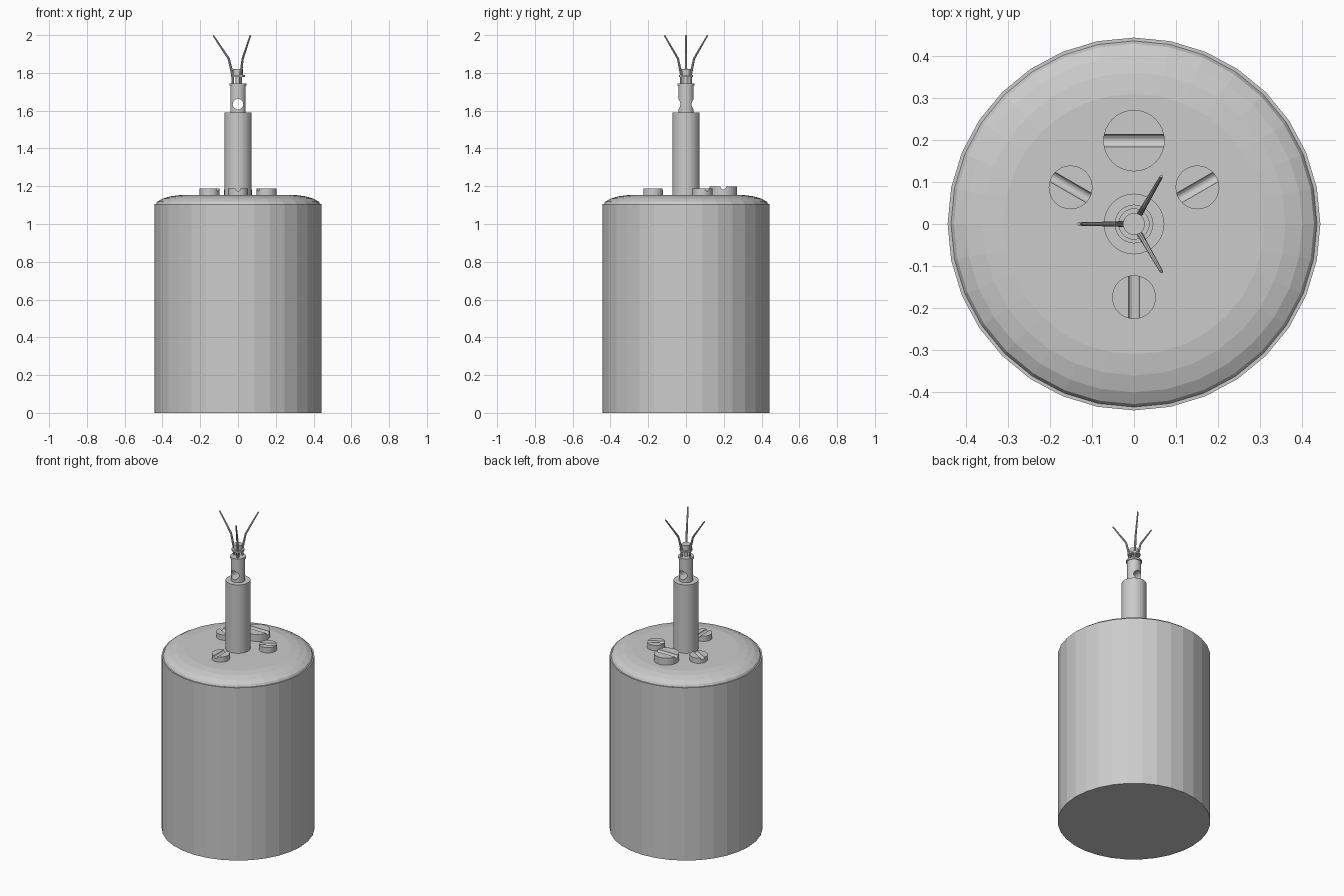
import bpy
import math
from mathutils import Vector, Matrix

cube = bpy.data.objects.get("Cube")
if cube:
    bpy.data.objects.remove(cube, do_unlink=True)

# Single bare-metal colour
metal = bpy.data.materials.new("grey_metal")
metal.use_nodes = True
grey = (0.6, 0.6, 0.6, 1)
metal.diffuse_color = grey
metal.node_tree.nodes["Principled BSDF"].inputs["Base Color"].default_value = grey


def add_mesh(name, verts, faces):
    mesh = bpy.data.meshes.new(name)
    mesh.from_pydata(verts, [], faces)
    mesh.materials.append(metal)
    obj = bpy.data.objects.new(name, mesh)
    bpy.context.collection.objects.link(obj)
    return obj


def lathe(name, profile, sides=32, centre=(0, 0)):
    """Closed solid turned around a vertical axis from (radius, height) points."""
    verts, faces = [], []
    for r, z in profile:
        for i in range(sides):
            a = math.tau * i / sides
            verts.append((centre[0] + r * math.cos(a), centre[1] + r * math.sin(a), z))
    for k in range(len(profile) - 1):
        for i in range(sides):
            j = (i + 1) % sides
            faces.append((k * sides + i, k * sides + j,
                          (k + 1) * sides + j, (k + 1) * sides + i))
    faces.append(tuple(reversed(range(sides))))
    faces.append(tuple(range((len(profile) - 1) * sides, len(profile) * sides)))
    return add_mesh(name, verts, faces)


def drill(obj, centre, radius, direction, sides):
    """Cut a round channel through an object along a horizontal direction."""
    cutter = lathe("cutter", [(radius, -0.2), (radius, 0.2)], sides)
    turn = Vector(direction).to_track_quat('Z', 'Y').to_matrix().to_4x4()
    cutter.data.transform(Matrix.Translation(centre) @ turn)
    mod = obj.modifiers.new("cut", 'BOOLEAN')
    mod.operation = 'DIFFERENCE'
    mod.solver = 'EXACT'
    mod.object = cutter
    graph = bpy.context.evaluated_depsgraph_get()
    result = bpy.data.meshes.new_from_object(obj.evaluated_get(graph))
    obj.modifiers.clear()
    obj.data = result
    bpy.data.objects.remove(cutter, do_unlink=True)


# Canister with a domed lid inside its rim
lathe("canister", [(0.443, 0), (0.443, 1.105), (0.435, 1.105), (0.428, 1.118),
                   (0.40, 1.134), (0.36, 1.146), (0.31, 1.153)])

# Fuse tube and the cross-drilled pin above it
lathe("fuse_tube", [(0.072, 1.14), (0.072, 1.59)])
pin = lathe("drilled_pin", [(0.041, 1.58), (0.041, 1.735)])
drill(pin, (0, 0, 1.634), 0.028, (0, 1, 0), 32)

# Flange, core, collar and cap at the prong base
lathe("pin_flange", [(0.046, 1.732), (0.046, 1.744)])
lathe("prong_core", [(0.012, 1.74), (0.012, 1.78)], 16)
lathe("prong_collar", [(0.037, 1.779), (0.037, 1.789)])
lathe("prong_cap", [(0.026, 1.785), (0.026, 1.82)])


def slotted_screw(name, x, y, radius, top, slot, direction):
    screw = lathe(name, [(radius, 1.14), (radius, top)], 32, (x, y))
    drill(screw, (x, y, top), slot, direction, 16)


# Lid screws: three small ones with radial slots and a large filler plug
for name, angle in (("left_screw", 30), ("right_screw", 150), ("front_screw", 270)):
    a = math.radians(angle)
    c, s = math.cos(a), math.sin(a)
    slotted_screw(name, 0.174 * c, 0.174 * s, 0.052, 1.187, 0.013, (c, s, 0))
slotted_screw("filler_plug", 0, 0.198, 0.073, 1.198, 0.015, (1, 0, 0))


def prong(name, angle):
    """Thin tapered rod bent outwards."""
    path = [(0.028, 1.738, 0.007), (0.029, 1.79, 0.007),
            (0.049, 1.875, 0.006), (0.131, 1.998, 0.004)]
    sides = 8
    verts, faces = [], []
    c, s = math.cos(angle), math.sin(angle)
    for k, (r, z, w) in enumerate(path):
        before, after = path[max(k - 1, 0)], path[min(k + 1, len(path) - 1)]
        along = Vector((after[0] - before[0], 0, after[1] - before[1])).normalized()
        across = Vector((along.z, 0, -along.x))
        for i in range(sides):
            t = math.tau * i / sides
            p = Vector((r, 0, z)) + w * (math.cos(t) * across + math.sin(t) * Vector((0, 1, 0)))
            verts.append((p.x * c - p.y * s, p.x * s + p.y * c, p.z))
    for k in range(len(path) - 1):
        for i in range(sides):
            j = (i + 1) % sides
            faces.append((k * sides + i, k * sides + j,
                          (k + 1) * sides + j, (k + 1) * sides + i))
    faces.append(tuple(reversed(range(sides))))
    faces.append(tuple(range(len(verts) - sides, len(verts))))
    add_mesh(name, verts, faces)


# Three trigger prongs
for name, angle in (("right_prong", 180), ("back_prong", 60), ("front_prong", 300)):
    prong(name, math.radians(angle))
